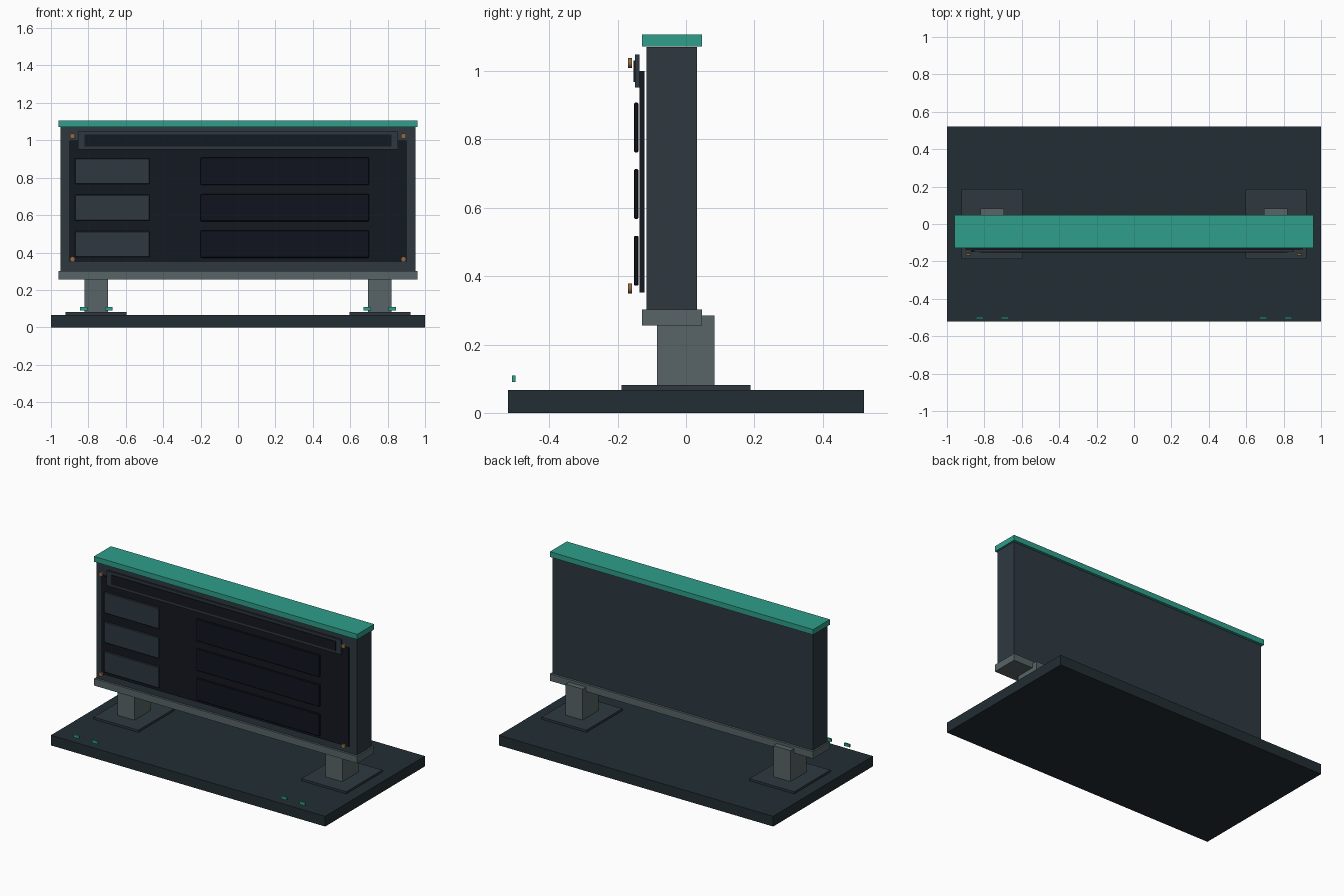
import bpy, math

if "Cube" in bpy.data.objects:
    bpy.data.objects.remove(bpy.data.objects["Cube"])


def material(name, hex_code):
    def lin(c):
        c /= 255
        return c / 12.92 if c <= 0.04045 else ((c + 0.055) / 1.055) ** 2.4
    m = bpy.data.materials.new(name)
    m.diffuse_color = (*[lin(int(hex_code[i:i + 2], 16)) for i in (0, 2, 4)], 1)
    m.use_nodes = True
    m.node_tree.nodes["Principled BSDF"].inputs["Base Color"].default_value = m.diffuse_color
    return m


SLATE = material("slate", "222E33")
STEEL = material("steel", "2E3940")
GREY = material("grey", "586466")
BLACK = material("black", "141821")
INK = material("ink", "10141D")
TEAL = material("teal", "2F9F8A")
BRASS = material("brass", "8F6B42")


def box(name, x, y, z, mat, bevel=0):
    """Box from (min, max) ranges on each axis."""
    r = (x, y, z)
    bpy.ops.mesh.primitive_cube_add(size=1, location=[(a + b) / 2 for a, b in r])
    ob = bpy.context.object
    ob.name = name
    ob.scale = [b - a for a, b in r]
    bpy.ops.object.transform_apply(location=False, rotation=False, scale=True)
    ob.data.materials.append(mat)
    if bevel:
        mod = ob.modifiers.new("bevel", "BEVEL")
        mod.width = bevel
        mod.segments = 1
    return ob


def around(c, half):
    return (c - half, c + half)


# Ground slab
box("base_slab", (-1, 1), (-0.52, 0.52), (0, 0.067), SLATE)

# Legs, foot plates and small marker lights
for side, s in (("left", -1), ("right", 1)):
    box(f"{side}_foot_plate", around(s * 0.758, 0.163), (-0.188, 0.188), (0.067, 0.081), STEEL)
    box(f"{side}_post", around(s * 0.758, 0.062), (-0.085, 0.083), (0.081, 0.285), GREY)
    for place, x in (("inner", 0.69), ("outer", 0.825)):
        box(f"{side}_{place}_marker", around(s * x, 0.02), (-0.509, -0.498), (0.091, 0.109), TEAL)

# Cabinet with bottom rail and top cap
box("bottom_rail", (-0.96, 0.96), (-0.129, 0.047), (0.256, 0.302), GREY)
box("cabinet", (-0.95, 0.95), (-0.115, 0.032), (0.302, 1.07), STEEL)
box("top_cap", (-0.96, 0.96), (-0.129, 0.047), (1.072, 1.107), TEAL)

# Display panel and header strip
box("display_panel", (-0.9, 0.9), (-0.136, -0.122), (0.352, 1.0), BLACK)
box("header_frame", (-0.855, 0.855), (-0.149, -0.136), (0.952, 1.048), STEEL)
box("header_inset", (-0.82, 0.82), (-0.153, -0.147), (0.968, 1.031), BLACK)

# Rows of display tiles
for i, z in enumerate((0.835, 0.64, 0.445), 1):
    box(f"label_tile_{i}", (-0.872, -0.472), (-0.151, -0.139), around(z, 0.069), STEEL, 0.003)
    box(f"readout_tile_{i}", (-0.2, 0.7), (-0.152, -0.139), around(z, 0.073), INK, 0.003)

# Corner bolts
for x in (-0.885, 0.885):
    for z in (0.364, 1.023):
        bpy.ops.mesh.primitive_cylinder_add(vertices=16, radius=0.0145, depth=0.011,
                                            location=(x, -0.1635, z),
                                            rotation=(math.pi / 2, 0, 0))
        bolt = bpy.context.object
        bolt.name = f"{'upper' if z > 0.5 else 'lower'}_{'left' if x < 0 else 'right'}_bolt"
        bolt.data.materials.append(BRASS)
        bpy.ops.object.shade_smooth_by_angle()
